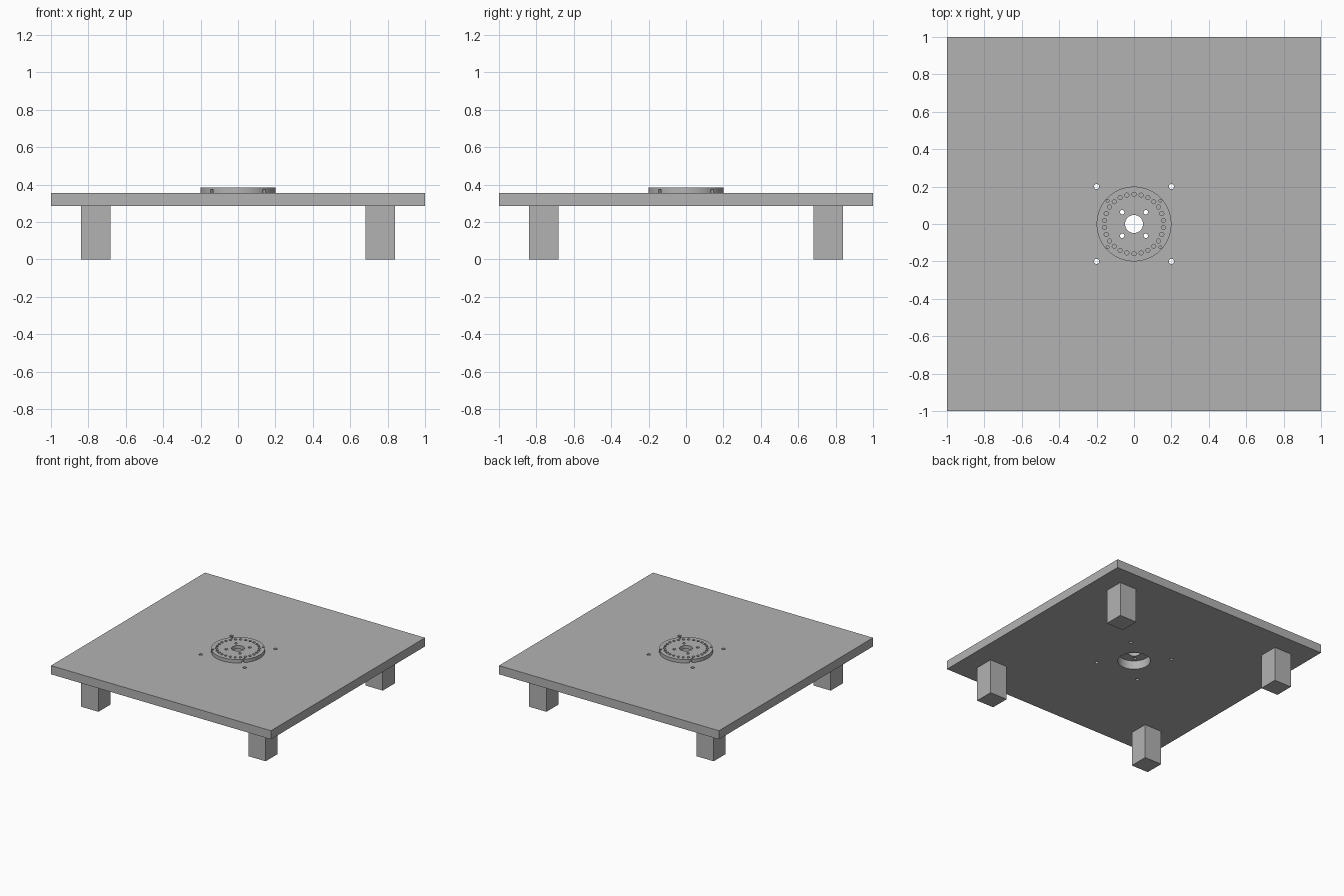
import bpy, bmesh, math
from mathutils import Matrix, Vector

cube = bpy.data.objects.get("Cube")
if cube:
    bpy.data.objects.remove(cube, do_unlink=True)

SLAB_BOTTOM, SLAB_TOP, DISC_TOP = 0.285, 0.356, 0.384

grey = bpy.data.materials.new("plain grey")
grey.use_nodes = True
colour = (0.45, 0.45, 0.45, 1)
grey.diffuse_color = colour
grey.node_tree.nodes["Principled BSDF"].inputs["Base Color"].default_value = colour


def add_box(bm, centre, size, turn=0):
    m = Matrix.Translation(centre) @ Matrix.Rotation(turn, 4, "Z") @ Matrix.Diagonal((*size, 1))
    bmesh.ops.create_cube(bm, size=1, matrix=m)


def add_cylinder(bm, x, y, radius, bottom, top, sides=16):
    bmesh.ops.create_cone(bm, cap_ends=True, segments=sides, radius1=radius, radius2=radius,
                          depth=top - bottom, matrix=Matrix.Translation((x, y, (bottom + top) / 2)))


def finish(bm, name):
    mesh = bpy.data.meshes.new(name)
    bm.to_mesh(mesh)
    bm.free()
    mesh.materials.append(grey)
    obj = bpy.data.objects.new(name, mesh)
    bpy.context.collection.objects.link(obj)
    return obj


def cut(target, cutter):
    mod = target.modifiers.new("holes", "BOOLEAN")
    mod.operation = "DIFFERENCE"
    mod.solver = "EXACT"
    mod.use_self = True
    mod.object = cutter
    bpy.ops.object.select_all(action="DESELECT")
    target.select_set(True)
    bpy.context.view_layer.objects.active = target
    bpy.ops.object.modifier_apply(modifier=mod.name)
    bpy.data.objects.remove(cutter, do_unlink=True)
    bpy.ops.object.shade_smooth_by_angle(angle=math.radians(30))


corners = [(x, y) for x in (-1, 1) for y in (-1, 1)]

# Square table top with a wide centre bore and four bolt holes
bm = bmesh.new()
add_box(bm, (0, 0, (SLAB_BOTTOM + SLAB_TOP) / 2), (2, 2, SLAB_TOP - SLAB_BOTTOM))
table_top = finish(bm, "table_top")
bm = bmesh.new()
add_cylinder(bm, 0, 0, 0.123, 0.2, 0.5, 64)
for x, y in corners:
    add_cylinder(bm, 0.2 * x, 0.2 * y, 0.014, 0.2, 0.5)
cut(table_top, finish(bm, "table_top_cutter"))

# Four square legs
for x, y in corners:
    bm = bmesh.new()
    add_box(bm, (0.76 * x, 0.76 * y, SLAB_BOTTOM / 2), (0.157, 0.157, SLAB_BOTTOM))
    finish(bm, f"{'front' if y < 0 else 'back'}_{'left' if x > 0 else 'right'}_leg")

# Round flange plate
bm = bmesh.new()
add_cylinder(bm, 0, 0, 0.2, SLAB_TOP, DISC_TOP, 96)
flange = finish(bm, "flange_plate")

# Flange openings: centre bore, four inner holes, ring of holes, diagonal rim notches
bm = bmesh.new()
add_cylinder(bm, 0, 0, 0.048, 0.3, 0.5, 48)
for x, y in corners:
    add_cylinder(bm, 0.063 * x, 0.063 * y, 0.012, 0.3, 0.5)
    add_cylinder(bm, 0.141 * x, 0.124 * y, 0.008, 0.374, 0.5, 12)
    angle = math.atan2(y, x)
    spot = Vector((math.cos(angle), math.sin(angle), 0)) * 0.2
    spot.z = SLAB_TOP
    add_box(bm, spot, (0.04, 0.02, 0.034), angle)
RING = 26
for i in range(RING):
    a = math.pi / 2 + math.tau * i / RING
    add_cylinder(bm, 0.159 * math.cos(a), 0.159 * math.sin(a), 0.011, 0.3, 0.5)
cut(flange, finish(bm, "flange_cutter"))
